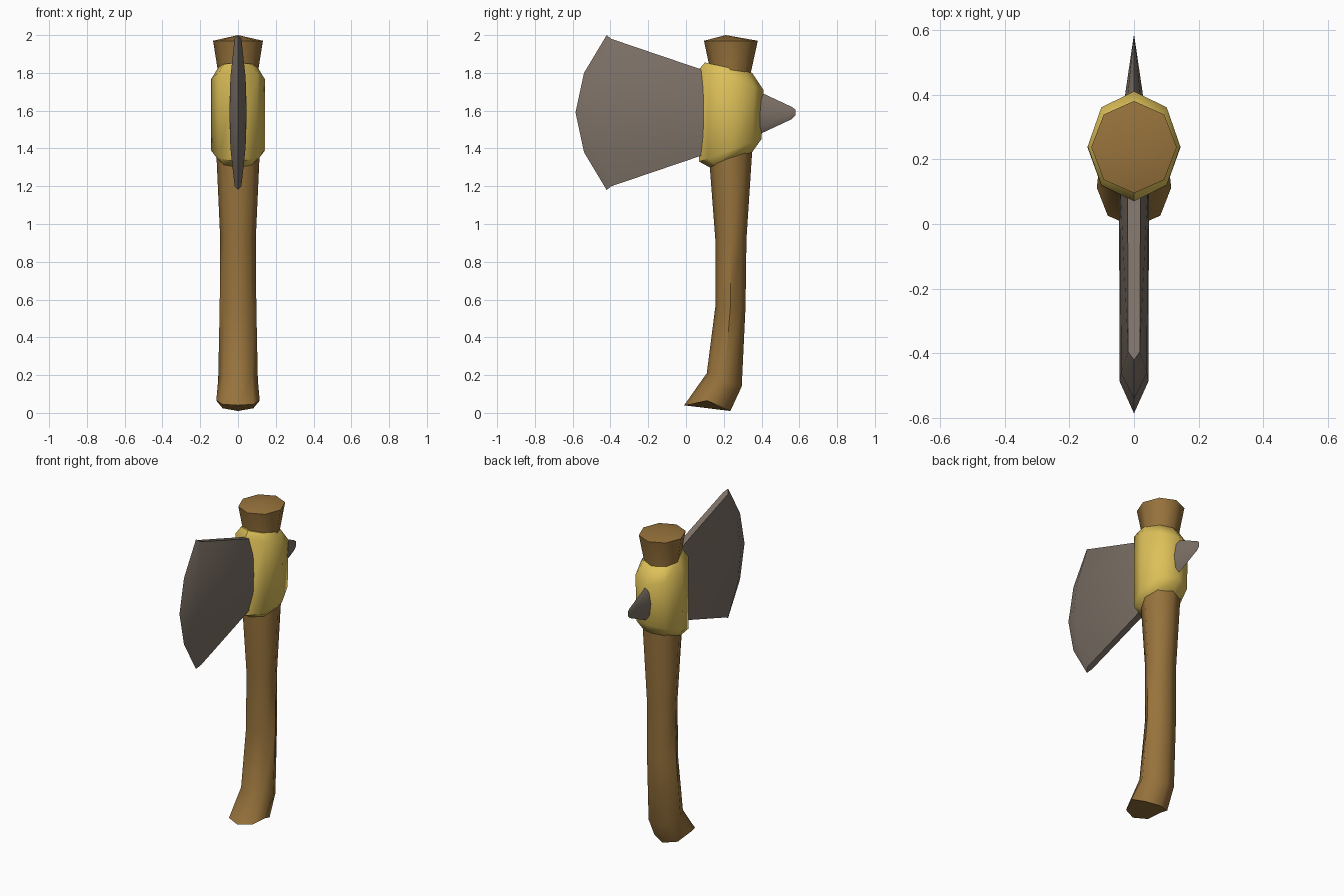
import bpy, bmesh
from math import sin, cos, pi, radians

cube = bpy.data.objects.get("Cube")
if cube:
    bpy.data.objects.remove(cube)


def material(name, rgb):
    m = bpy.data.materials.new(name)
    m.use_nodes = True
    m.diffuse_color = (*rgb, 1)
    m.node_tree.nodes["Principled BSDF"].inputs["Base Color"].default_value = (*rgb, 1)
    return m


wood = material("brown wood", (0.31, 0.17, 0.045))
brass = material("yellow brass", (0.73, 0.53, 0.10))
iron = material("grey iron", (0.205, 0.165, 0.135))


def finish(name, bm, mat, angle):
    bmesh.ops.remove_doubles(bm, verts=bm.verts, dist=0.0005)
    bmesh.ops.recalc_face_normals(bm, faces=bm.faces)
    mesh = bpy.data.meshes.new(name)
    bm.to_mesh(mesh)
    bm.free()
    mesh.materials.append(mat)
    ob = bpy.data.objects.new(name, mesh)
    bpy.context.collection.objects.link(ob)
    bpy.ops.object.select_all(action='DESELECT')
    ob.select_set(True)
    bpy.context.view_layer.objects.active = ob
    bpy.ops.object.shade_smooth_by_angle(angle=radians(angle))
    return ob


def loft(name, rings, mat, angle=50, lift=0, dome=None):
    """Eight-sided tube; each ring is (y1, z1, y2, z2, half width)."""
    bm = bmesh.new()
    loops = []
    for i, (y1, z1, y2, z2, hw) in enumerate(rings):
        loop = []
        for k in range(8):
            a = k * pi / 4
            t = (1 - cos(a)) / 2
            up = lift * sin(a) ** 4 if i == 0 else 0
            loop.append(bm.verts.new((hw * sin(a), y1 + (y2 - y1) * t,
                                      z1 + (z2 - z1) * t + up)))
        loops.append(loop)
    for lo, hi in zip(loops, loops[1:]):
        for k in range(8):
            j = (k + 1) % 8
            bm.faces.new((lo[k], lo[j], hi[j], hi[k]))
    bm.faces.new(loops[0][::-1])
    cap = bm.faces.new(loops[-1])
    if dome:
        bmesh.ops.poke(bm, faces=[cap])["verts"][0].co = dome
    return finish(name, bm, mat, angle)


# Curved handle with a kicked foot and flared, slightly domed top
loft("handle", [
    (-0.01, 0.04, 0.235, 0.01, 0.115),
    (0.11, 0.21, 0.295, 0.14, 0.105),
    (0.155, 0.56, 0.315, 0.56, 0.097),
    (0.155, 0.92, 0.32, 0.92, 0.094),
    (0.12, 1.38, 0.35, 1.38, 0.115),
    (0.125, 1.83, 0.345, 1.81, 0.108),
    (0.095, 1.97, 0.38, 1.97, 0.132),
], wood, lift=0.04, dome=(0, 0.21, 2.0))

# Collar holding the head
loft("collar", [
    (0.125, 1.30, 0.35, 1.38, 0.105),
    (0.07, 1.33, 0.40, 1.45, 0.143),
    (0.07, 1.82, 0.41, 1.71, 0.143),
    (0.10, 1.855, 0.35, 1.80, 0.105),
], brass)

# Flattened spike at the back
loft("back_spike", [
    (0.34, 1.46, 0.34, 1.72, 0.034),
    (0.41, 1.485, 0.41, 1.69, 0.026),
    (0.56, 1.555, 0.56, 1.62, 0.004),
    (0.58, 1.575, 0.58, 1.605, 0.001),
], iron)

# Blade: each column runs from collar to cutting edge as (y, z, half width)
columns = [
    [(0.12, 1.375, 0.020), (-0.395, 1.20, 0.018), (-0.42, 1.18, 0)],
    [(0.12, 1.48, 0.043), (-0.46, 1.40, 0.040), (-0.54, 1.38, 0)],
    [(0.12, 1.59, 0.046), (-0.485, 1.59, 0.045), (-0.585, 1.59, 0)],
    [(0.12, 1.70, 0.043), (-0.46, 1.78, 0.040), (-0.54, 1.80, 0)],
    [(0.12, 1.805, 0.020), (-0.395, 1.98, 0.018), (-0.42, 2.0, 0)],
]
bm = bmesh.new()
sides = [[[bm.verts.new((s * w, y, z)) for y, z, w in col] for col in columns]
         for s in (-1, 1)]
for grid in sides:
    for a, b in zip(grid, grid[1:]):
        for i in range(2):
            bm.faces.new((a[i], a[i + 1], b[i + 1], b[i]))
left, right = sides
for c in (0, -1):
    for i in range(2):
        bm.faces.new((left[c][i], left[c][i + 1], right[c][i + 1], right[c][i]))
for c in range(4):
    bm.faces.new((left[c][0], left[c + 1][0], right[c + 1][0], right[c][0]))
finish("blade", bm, iron, 35)
